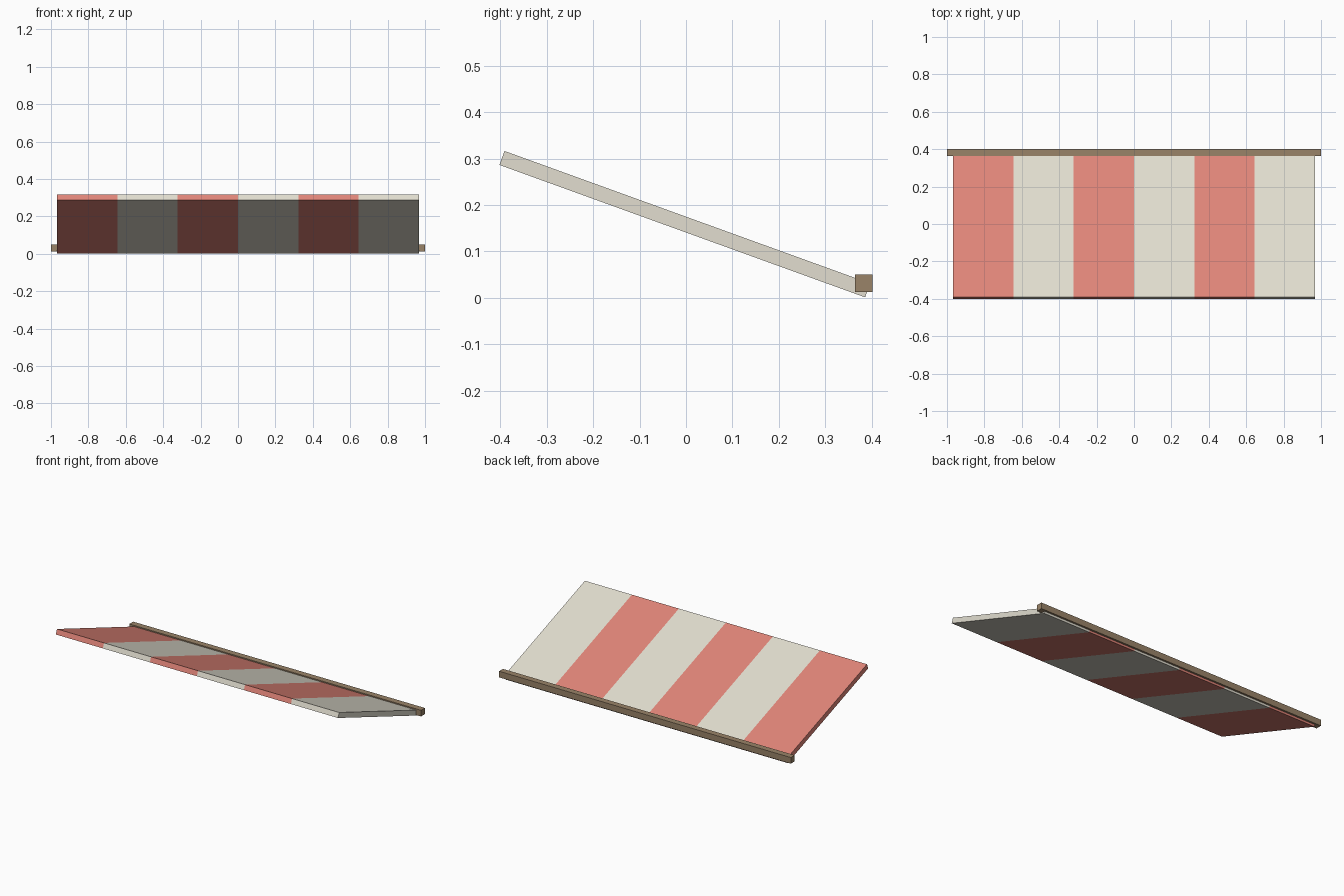
import bpy, bmesh, math
from mathutils import Matrix, Vector

if "Cube" in bpy.data.objects:
    bpy.data.objects.remove(bpy.data.objects["Cube"])


def material(name, rgb):
    m = bpy.data.materials.new(name)
    m.diffuse_color = (*rgb, 1)
    m.use_nodes = True
    m.node_tree.nodes["Principled BSDF"].inputs["Base Color"].default_value = m.diffuse_color
    return m


cream = material("cream fabric", (0.76, 0.73, 0.63))
red = material("faded red fabric", (0.75, 0.235, 0.19))
wood = material("brown wood", (0.32, 0.227, 0.138))


def finish(name, bm, mats):
    bmesh.ops.recalc_face_normals(bm, faces=bm.faces)
    mesh = bpy.data.meshes.new(name)
    bm.to_mesh(mesh)
    bm.free()
    for m in mats:
        mesh.materials.append(m)
    obj = bpy.data.objects.new(name, mesh)
    bpy.context.collection.objects.link(obj)
    return obj


# Striped sloping canopy: a thin slab cut into six equal bands
HALF_W, LENGTH, THICK, STRIPES = 0.967, 0.838, 0.032, 6
TILT = math.radians(-19.9)
band = 2 * HALF_W / STRIPES
bm = bmesh.new()
bmesh.ops.create_cube(bm, size=1)
bmesh.ops.scale(bm, vec=(2 * HALF_W, LENGTH, THICK), verts=bm.verts)
for i in range(1, STRIPES):
    bmesh.ops.bisect_plane(bm, geom=bm.verts[:] + bm.edges[:] + bm.faces[:],
                           plane_co=(-HALF_W + i * band, 0, 0), plane_no=(1, 0, 0))
for f in bm.faces:
    i = int((f.calc_center_median().x + HALF_W) / band)
    f.material_index = 1 if min(max(i, 0), STRIPES - 1) % 2 == 0 else 0
bmesh.ops.transform(bm, matrix=Matrix.Rotation(TILT, 4, 'X'), verts=bm.verts)
# rest the low back edge on the ground, high front edge at y = -0.402
low = Vector((0, -0.402 - min(v.co.y for v in bm.verts),
              0.001 - min(v.co.z for v in bm.verts)))
bmesh.ops.translate(bm, vec=low, verts=bm.verts)
finish("canopy", bm, [cream, red])

# Square wall rail along the low back edge
bm = bmesh.new()
bmesh.ops.create_cube(bm, size=1)
bmesh.ops.scale(bm, vec=(2, 0.038, 0.038), verts=bm.verts)
bmesh.ops.translate(bm, vec=(0, 0.383, 0.031), verts=bm.verts)
finish("back_rail", bm, [wood])
